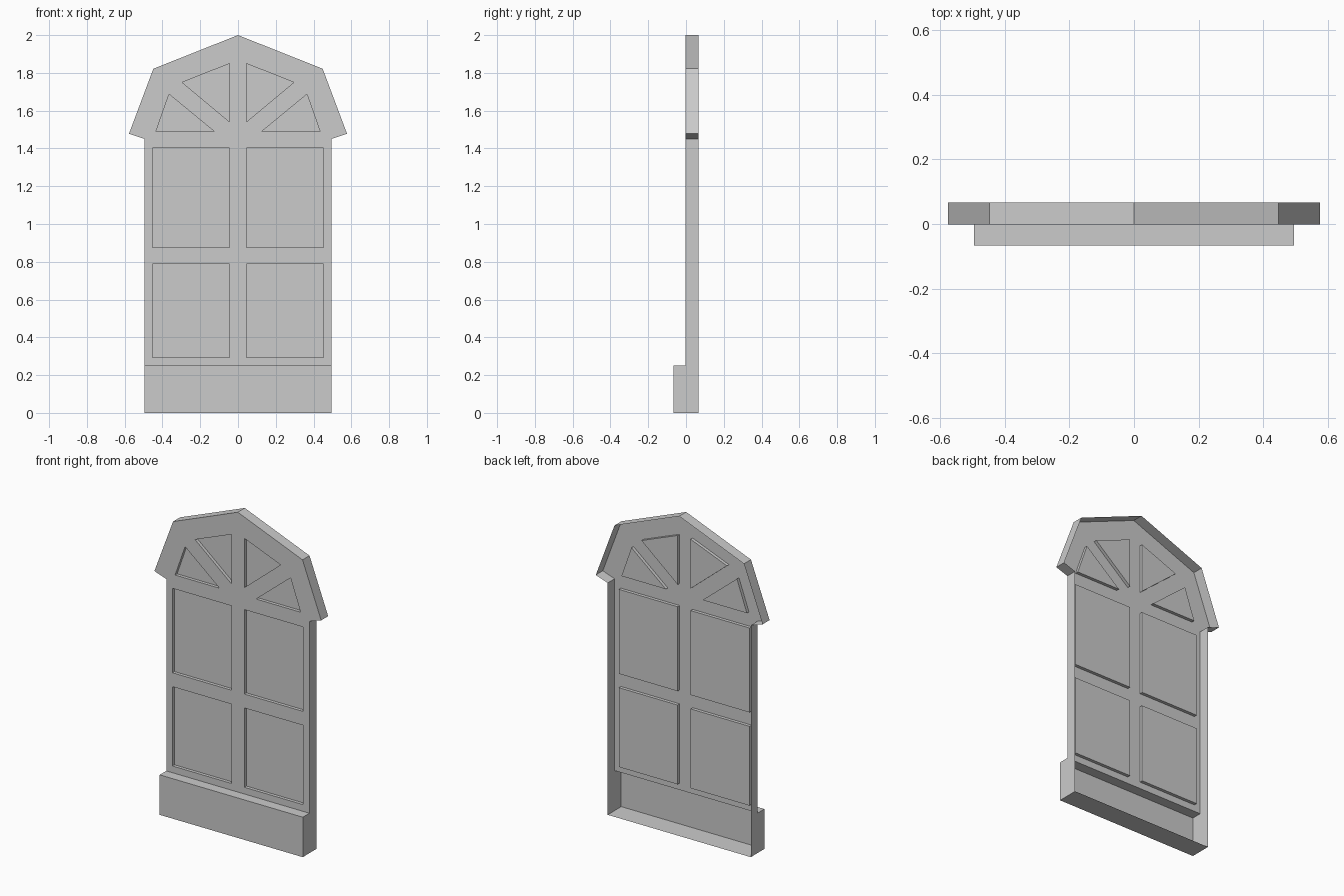
import bpy
import bmesh

if "Cube" in bpy.data.objects:
    bpy.data.objects.remove(bpy.data.objects["Cube"])

FRONT, BACK, SILL_FRONT = -0.002, 0.067, -0.067
RECESS = 0.02       # how far the panes sit behind the frame
SILL_TOP = 0.25
HALF_W = 0.495


def mirrored(points):
    return [(-x, z) for x, z in reversed(points)]


def add_loop(bm, points, y):
    """Closed loop of edges in the XZ plane at depth y."""
    verts = [bm.verts.new((x, y, z)) for x, z in points]
    edges = [bm.edges.new((a, b)) for a, b in zip(verts, verts[1:] + verts[:1])]
    return verts, edges


def finish(bm, name):
    """Consistent normals with the front facing -y, then make the object."""
    bmesh.ops.recalc_face_normals(bm, faces=bm.faces[:])
    front = min(bm.faces, key=lambda f: (round(f.calc_center_median().y, 4),
                                         -abs(f.normal.y)))
    fronts = [f for f in bm.faces if abs(f.normal.y) > 0.9]
    if sum(f.normal.y * f.calc_area() for f in fronts) > 0:
        bmesh.ops.reverse_faces(bm, faces=bm.faces[:])
    mesh = bpy.data.meshes.new(name)
    bm.to_mesh(mesh)
    bm.free()
    obj = bpy.data.objects.new(name, mesh)
    bpy.context.collection.objects.link(obj)
    return obj


# Outline of the frame: right half from the sill up to the peak
half = [(HALF_W, SILL_TOP), (HALF_W, 1.45), (0.577, 1.478), (0.448, 1.822)]
outline = half + [(0, 2.0)] + mirrored(half)

# Panes of the right half: two rectangles and two fan triangles
panes = [[(0.045, z0), (0.452, z0), (0.452, z1), (0.045, z1)]
         for z0, z1 in ((0.292, 0.788), (0.875, 1.403))]
panes += [[(0.045, 1.541), (0.296, 1.75), (0.045, 1.849)],
          [(0.127, 1.491), (0.434, 1.491), (0.365, 1.687)]]
panes += [mirrored(p) for p in panes]

# Window frame: front sheet with recessed panes and a rim open to the back
bm = bmesh.new()
outer, sheet_edges = add_loop(bm, outline, FRONT)
pane_loops = []
for pane in panes:
    verts, edges = add_loop(bm, pane, FRONT)
    pane_loops.append(verts)
    sheet_edges += edges
bmesh.ops.triangle_fill(bm, edges=sheet_edges, use_beauty=True,
                        normal=(0, -1, 0))

rim = [bm.verts.new((x, BACK, z)) for x, z in outline]
for i in range(len(outer) - 1):     # the bottom stays open to the sill
    bm.faces.new((outer[i], outer[i + 1], rim[i + 1], rim[i]))

for pane, verts in zip(panes, pane_loops):
    inner = [bm.verts.new((x, FRONT + RECESS, z)) for x, z in pane]
    n = len(verts)
    for i in range(n):
        j = (i + 1) % n
        bm.faces.new((verts[i], verts[j], inner[j], inner[i]))
    bm.faces.new(inner)
finish(bm, "window_frame")

# Sill: hollow box under the frame, open at the back
profile = [(BACK, 0), (SILL_FRONT, 0), (SILL_FRONT, SILL_TOP),
           (FRONT, SILL_TOP), (BACK, SILL_TOP)]
bm = bmesh.new()
left, right = [[bm.verts.new((x, y, z)) for y, z in profile]
               for x in (-HALF_W, HALF_W)]
for i in range(3):                  # floor, front and top
    bm.faces.new((left[i], left[i + 1], right[i + 1], right[i]))
bm.faces.new(left)
bm.faces.new(right)
finish(bm, "sill")
